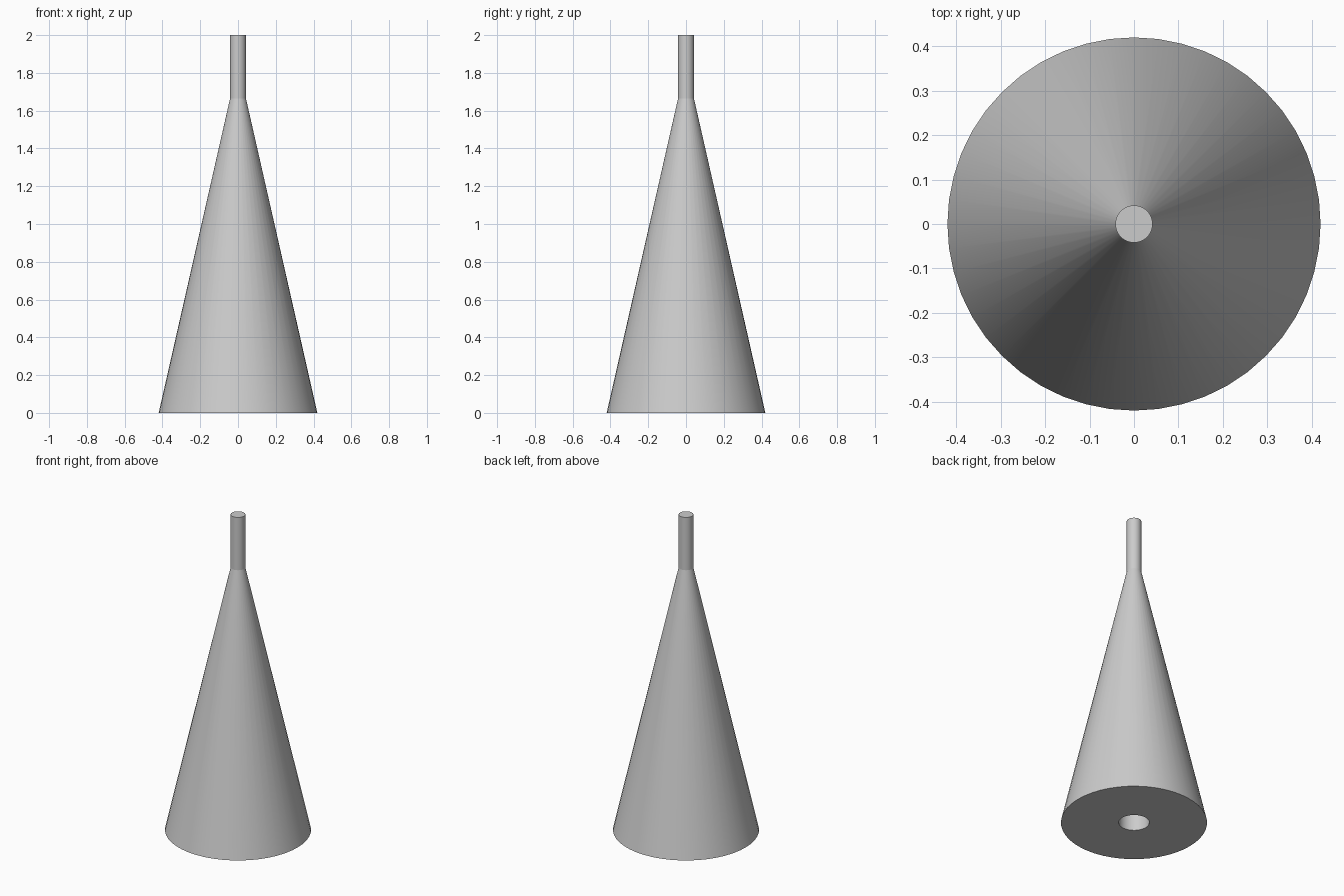
import bpy, bmesh, math

cube = bpy.data.objects.get("Cube")
if cube:
    bpy.data.objects.remove(cube, do_unlink=True)

SIDES = 48
BASE_R, PEG_R, SOCKET_R = 0.42, 0.042, 0.088
SHOULDER, TOP, SOCKET_TOP = 1.665, 2.0, 0.34

grey = bpy.data.materials.new("plain_grey")
grey.use_nodes = True
colour = (0.6, 0.6, 0.6, 1)
grey.diffuse_color = colour
grey.node_tree.nodes["Principled BSDF"].inputs["Base Color"].default_value = colour


def lathe(name, profile):
    """Turn an (r, z) profile around z and close both ends with flat caps."""
    bm = bmesh.new()
    rings = []
    for r, z in profile:
        angles = [2 * math.pi * i / SIDES for i in range(SIDES)]
        rings.append([bm.verts.new((r * math.cos(a), r * math.sin(a), z)) for a in angles])
    for low, high in zip(rings, rings[1:]):
        for i in range(SIDES):
            j = (i + 1) % SIDES
            bm.faces.new((low[i], low[j], high[j], high[i]))
    bm.faces.new(rings[0][::-1])
    bm.faces.new(rings[-1])
    bmesh.ops.recalc_face_normals(bm, faces=bm.faces[:])
    mesh = bpy.data.meshes.new(name)
    bm.to_mesh(mesh)
    bm.free()
    mesh.materials.append(grey)
    obj = bpy.data.objects.new(name, mesh)
    bpy.context.collection.objects.link(obj)
    bpy.ops.object.select_all(action="DESELECT")
    obj.select_set(True)
    bpy.context.view_layer.objects.active = obj
    bpy.ops.object.shade_smooth_by_angle(angle=math.radians(30))
    return obj


# Tapered body with a round blind socket in its underside
lathe("cone_body", [(SOCKET_R, SOCKET_TOP), (SOCKET_R, 0), (BASE_R, 0), (PEG_R, SHOULDER)])

# Straight peg on the tip
lathe("top_peg", [(PEG_R, SHOULDER), (PEG_R, TOP)])
